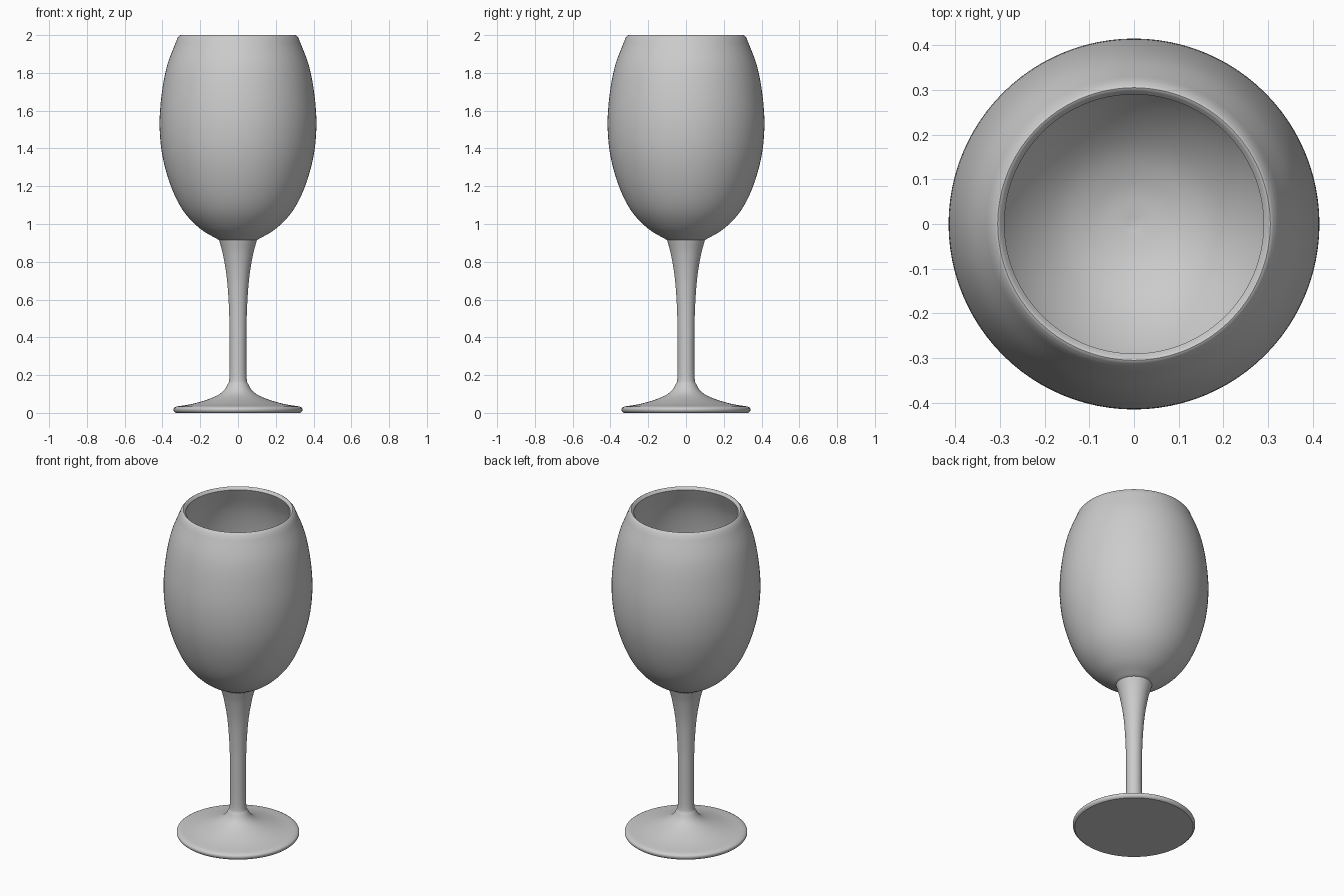
import bpy
import bmesh
import math
from mathutils import Vector

SIDES = 96

cube = bpy.data.objects.get("Cube")
if cube:
    bpy.data.objects.remove(cube, do_unlink=True)

glass = bpy.data.materials.new("plain grey")
glass.use_nodes = True
colour = (0.6, 0.6, 0.6, 1)
glass.diffuse_color = colour
glass.node_tree.nodes["Principled BSDF"].inputs["Base Color"].default_value = colour


def smooth_path(points, steps=6):
    """Catmull-Rom curve through (radius, height) points."""
    p = [Vector(q) for q in points]
    p = [p[0] * 2 - p[1]] + p + [p[-1] * 2 - p[-2]]
    path = []
    for a, b, c, d in zip(p, p[1:], p[2:], p[3:]):
        for i in range(steps):
            t = i / steps
            path.append((b * 2 + (c - a) * t + (a * 2 - b * 5 + c * 4 - d) * t ** 2
                         + (b * 3 - a - c * 3 + d) * t ** 3) / 2)
    return path + [p[-2]]


def lathe(name, profile):
    """Spin a profile about the z axis."""
    bm = bmesh.new()
    verts = [bm.verts.new((max(r, 0), 0, z)) for r, z in profile]
    edges = [bm.edges.new(pair) for pair in zip(verts, verts[1:])]
    bmesh.ops.spin(bm, geom=verts + edges, cent=(0, 0, 0), axis=(0, 0, 1),
                   angle=math.tau, steps=SIDES, use_duplicate=False)
    bmesh.ops.remove_doubles(bm, verts=bm.verts, dist=0.0001)
    bmesh.ops.recalc_face_normals(bm, faces=bm.faces)
    mesh = bpy.data.meshes.new(name)
    bm.to_mesh(mesh)
    bm.free()
    mesh.materials.append(glass)
    obj = bpy.data.objects.new(name, mesh)
    bpy.context.collection.objects.link(obj)
    bpy.ops.object.select_all(action='DESELECT')
    obj.select_set(True)
    bpy.context.view_layer.objects.active = obj
    bpy.ops.object.shade_smooth_by_angle(angle=math.radians(40))
    return obj


# Bowl: outer wall, rounded lip, inner wall down to the centre
outer = smooth_path([(0.1, 0.915), (0.2, 0.975), (0.29, 1.07), (0.355, 1.2), (0.4, 1.36),
                     (0.415, 1.52), (0.405, 1.68), (0.375, 1.84), (0.32, 1.985)])
lip = smooth_path([(0.32, 1.985), (0.305, 2.0), (0.29, 1.985)], 4)
inner = smooth_path([(0.29, 1.985), (0.346, 1.84), (0.378, 1.68), (0.388, 1.52), (0.373, 1.36),
                     (0.33, 1.2), (0.268, 1.09), (0.18, 1.0), (0.09, 0.955), (0, 0.94)])
lathe("bowl", [(0, 0.9)] + outer + lip[1:-1] + inner)

# Stem flaring out into the foot, with a rounded foot edge
stem = smooth_path([(0.1, 0.915), (0.08, 0.84), (0.06, 0.72), (0.049, 0.58), (0.045, 0.44),
                    (0.045, 0.2), (0.058, 0.145), (0.09, 0.105), (0.15, 0.075),
                    (0.24, 0.048), (0.325, 0.034)])
edge = smooth_path([(0.325, 0.034), (0.34, 0.025), (0.34, 0.01), (0.33, 0)], 3)
lathe("stem_and_foot", [(0, 0.915)] + stem + edge[1:] + [(0, 0)])
